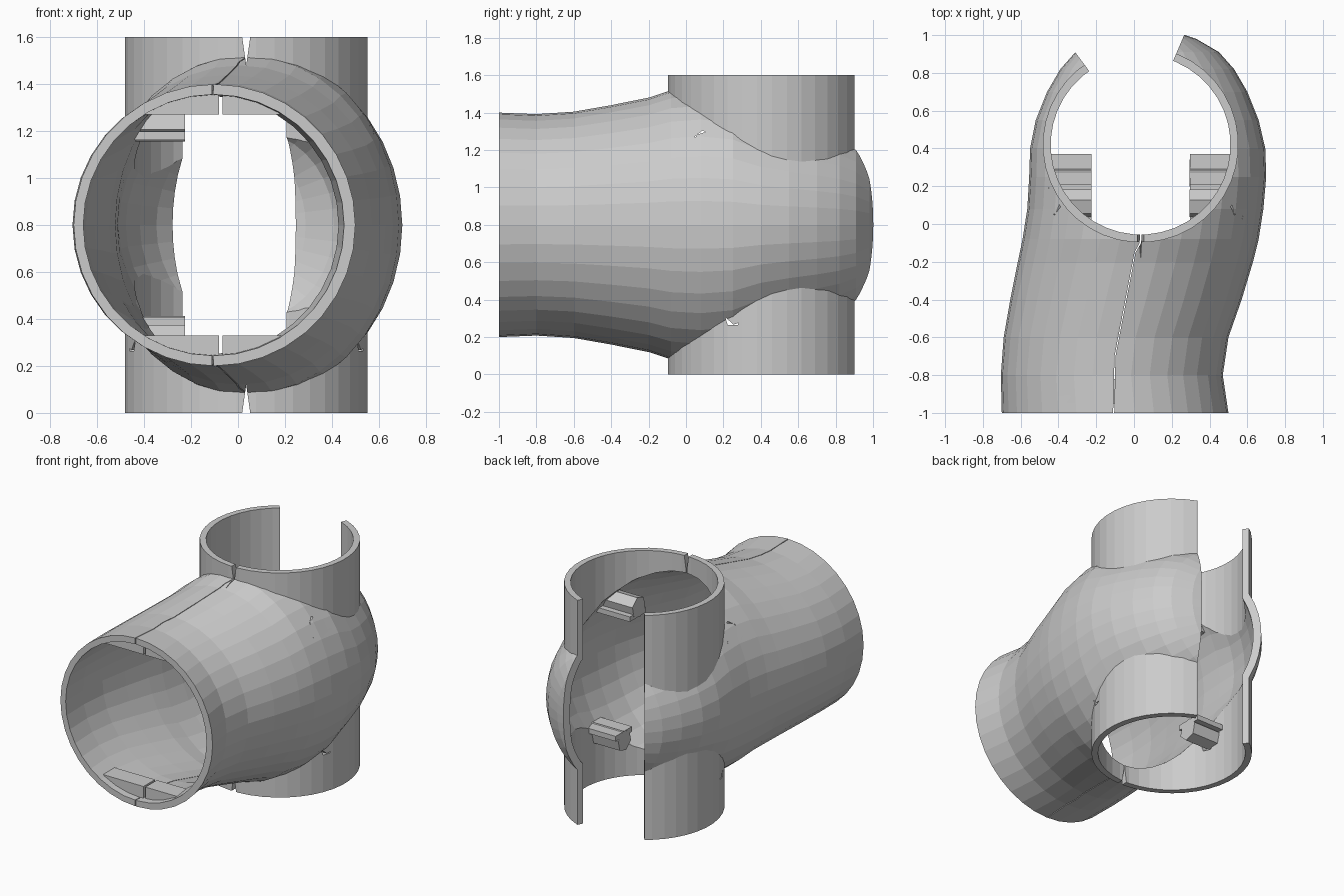
import bpy, bmesh, math
from mathutils import Vector

if "Cube" in bpy.data.objects:
    bpy.data.objects.remove(bpy.data.objects["Cube"])

CX, CY, CZ, WALL = 0.035, 0.42, 0.8, 0.042


def make(name, bm):
    bmesh.ops.recalc_face_normals(bm, faces=bm.faces)
    me = bpy.data.meshes.new(name)
    bm.to_mesh(me)
    bm.free()
    ob = bpy.data.objects.new(name, me)
    bpy.context.collection.objects.link(ob)
    return ob


def loft(name, rings):
    """Closed solid through equal-length rings of points."""
    bm = bmesh.new()
    vs = [[bm.verts.new(p) for p in r] for r in rings]
    n = len(vs[0])
    for a, b in zip(vs, vs[1:]):
        for i in range(n):
            j = (i + 1) % n
            bm.faces.new((a[i], a[j], b[j], b[i]))
    bm.faces.new(vs[0])
    bm.faces.new(vs[-1])
    return make(name, bm)


def prism(name, pts, z0, z1):
    return loft(name, [[(x, y, z) for x, y in pts] for z in (z0, z1)])


def rod(name, x0, x1, y, z, r, n):
    """Polygonal bar running along x."""
    ring = [(y + r * math.cos(2 * math.pi * i / n + 0.3),
             z + r * math.sin(2 * math.pi * i / n + 0.3)) for i in range(n)]
    return loft(name, [[(x, a, b) for a, b in ring] for x in (x0, x1)])


def box(name, x0, x1, y0, y1, z0, z1):
    return prism(name, [(x0, y0), (x1, y0), (x1, y1), (x0, y1)], z0, z1)


def boolean(ob, other, op, keep=False):
    mod = ob.modifiers.new("cut", 'BOOLEAN')
    mod.object, mod.operation, mod.solver = other, op, 'EXACT'
    bpy.context.view_layer.objects.active = ob
    bpy.ops.object.modifier_apply(modifier=mod.name)
    if not keep:
        bpy.data.objects.remove(other)


# Body sections along y: y, left x, right x, half height
SECTIONS = [(-1.0, -.70, .50, .60), (-.8, -.705, .47, .592), (-.6, -.69, .50, .605),
            (-.4, -.655, .57, .64), (-.2, -.615, .63, .68), (-.08, -.59, .66, .72),
            (.08, -.565, .685, .735), (.25, -.555, .70, .71), (.4, -.55, .695, .62),
            (.55, -.52, .66, .57), (.7, -.46, .60, .53), (.82, -.39, .53, .49),
            (.91, -.31, .45, .44), (.98, -.20, .33, .36), (1.04, -.02, .15, .2)]


def body(name, inset):
    rings = []
    for y, l, r, h in SECTIONS:
        if inset and y > CY:
            y = CY + (y - CY) * (1 - inset / 0.62)
        if inset and y == -1.0:
            y = -1.05
        c, w, h = (l + r) / 2, (r - l) / 2 - inset, h - inset
        rings.append([(c + w * math.cos(t * math.pi / 18), y,
                       CZ + h * math.sin(t * math.pi / 18)) for t in range(36)])
    return loft(name, rings)


def collar(name, r, z0, z1):
    return prism(name, [(CX + r * math.cos(math.pi * (i + .5) / 20),
                         CY + r * math.sin(math.pi * (i + .5) / 20)) for i in range(40)], z0, z1)


# Outer and inner volumes of the tee
outer = body("outer_volume", 0)
boolean(outer, collar("collar_volume", .518, 0, 1.6), 'UNION')
inner = body("inner_volume", WALL)
boolean(inner, collar("bore_volume", .518 - WALL, -.1, 1.7), 'UNION')

# Hollow shell
shell = outer.copy()
shell.data = outer.data.copy()
shell.name = "tee_shell"
bpy.context.collection.objects.link(shell)
boolean(shell, inner, 'DIFFERENCE')

# Rear opening, front seam and the notch at the collar
boolean(shell, prism("rear_slot", [(.03, .45), (.321, 1.13), (-.475, 1.13)], -.1, 1.7), 'DIFFERENCE')
boolean(shell, prism("seam", [(-.113, -1.1), (-.107, -1.1), (-.098, -.7), (.008, -.15), (.038, -.1),
                              (.042, .02), (.034, .02), (.03, -.1), (.003, -.15), (-.103, -.7)],
                     -.1, 1.7), 'DIFFERENCE')
for s in (1, -1):
    ring = lambda y: [(.035, y, CZ + s * .68), (.015, y, CZ + s * .82), (.055, y, CZ + s * .82)]
    boolean(shell, loft("notch", [ring(-.2), ring(0)]), 'DIFFERENCE')

# Screw holes: sides of the body and the front rim
for y, z in ((.09, 1.26), (.25, .30)):
    boolean(shell, rod("hole", -.9, .9, y, z, .045, 5), 'DIFFERENCE')
for z in (1.325, .275):
    boolean(shell, rod("rim_hole", -.5, -.3, -.88, z, .035, 6), 'DIFFERENCE')

# Screw bosses with ribs inside, trimmed to the body
for tag, s in (("upper", 1), ("lower", -1)):
    y, z = ((.11, 1.23), (.27, .34))[s < 0]
    for side, x0, x1 in (("left", -.6, -.225), ("right", .295, .75)):
        boss = rod(f"{tag}_{side}_boss", x0, x1, y, z, .075, 6)
        zz = z - s * .05
        boolean(boss, box("rib", x0 + .001, x1 - .001, y - .085, y + .1,
                          zz - .018, zz + .018), 'UNION')
        boolean(boss, outer, 'INTERSECT', True)
    # Clamp bars across the seam at the front rim
    for side, x0, x1 in (("left", -.46, -.08), ("right", -.065, .21)):
        a, b = sorted((CZ + s * .47, CZ + s * .575))
        bar = box(f"{tag}_{side}_rim_bar", x0, x1, -.95, -.82, a, b)
        boolean(bar, outer, 'INTERSECT', True)

bpy.data.objects.remove(outer)
